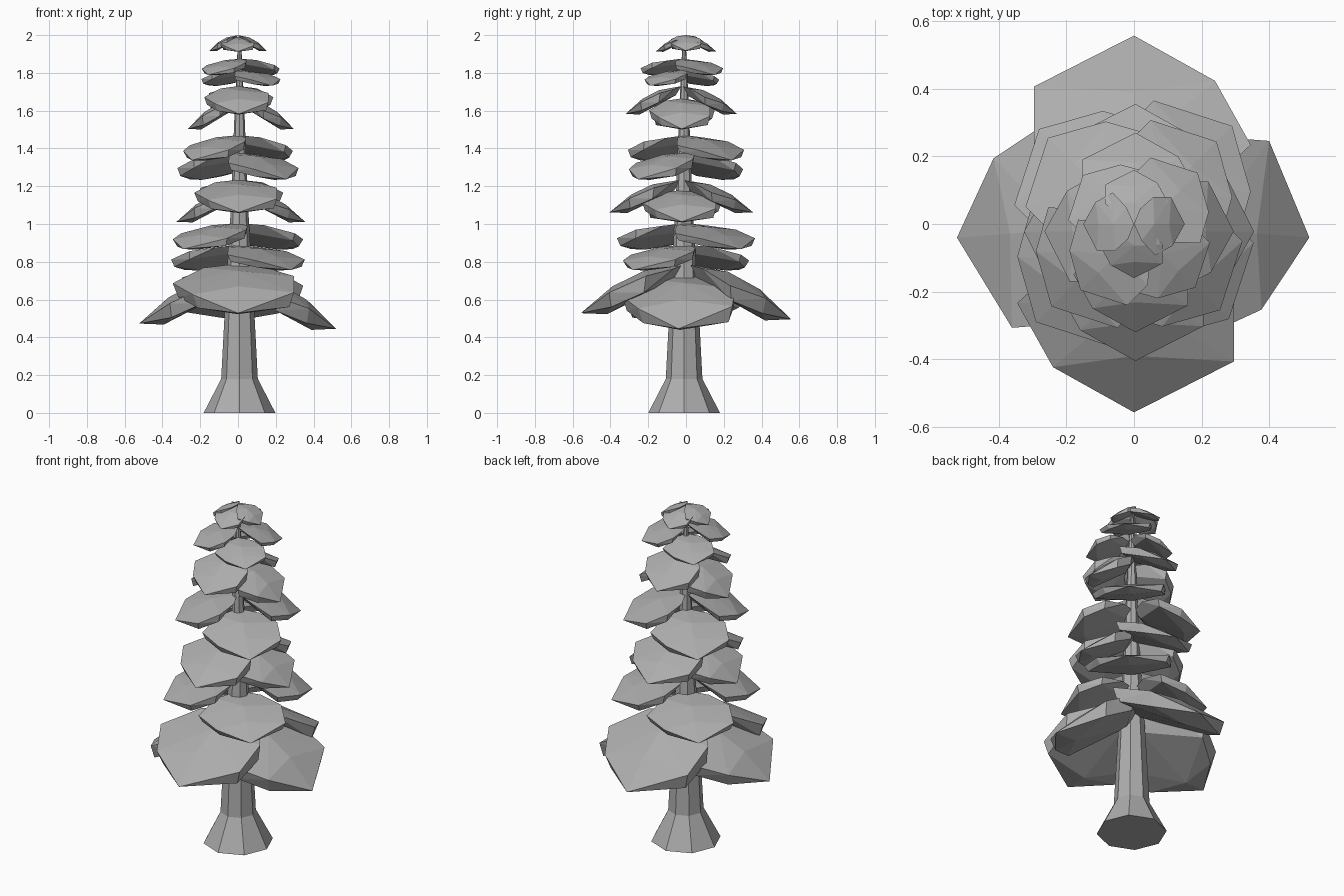
import bpy
import bmesh
import math
from mathutils import Matrix, Vector

old = bpy.data.objects.get("Cube")
if old:
    bpy.data.objects.remove(old, do_unlink=True)

# Single flat colour
grey = bpy.data.materials.new("plain_grey")
grey.use_nodes = True
colour = (0.42, 0.42, 0.42, 1)
grey.diffuse_color = colour
grey.node_tree.nodes["Principled BSDF"].inputs["Base Color"].default_value = colour


def add_object(name, bm):
    bmesh.ops.recalc_face_normals(bm, faces=bm.faces)
    mesh = bpy.data.meshes.new(name)
    bm.to_mesh(mesh)
    bm.free()
    mesh.materials.append(grey)
    obj = bpy.data.objects.new(name, mesh)
    bpy.context.collection.objects.link(obj)
    return obj


# Trunk: flared octagonal column tapering to the tip
def build_trunk(profile, sides=8):
    bm = bmesh.new()
    rings = []
    for radius, z in profile:
        ring = []
        for i in range(sides):
            a = math.tau * i / sides
            ring.append(bm.verts.new((radius * math.cos(a), radius * math.sin(a), z)))
        rings.append(ring)
    for low, high in zip(rings, rings[1:]):
        for i in range(sides):
            j = (i + 1) % sides
            bm.faces.new((low[i], low[j], high[j], high[i]))
    bm.faces.new(rings[0][::-1])
    bm.faces.new(rings[-1])
    return add_object("trunk", bm)


trunk = build_trunk([(0.19, 0), (0.097, 0.18), (0.075, 0.6), (0.045, 1.1),
                     (0.026, 1.6), (0.008, 1.98)])
trunk.location = (0.008, -0.01, 0)

# Foliage pad for a branch of unit length: (outward, sideways, height)
PAD = [
    # spine: root, upper ridge, tip, underside
    (0, 0, 0), (0.4, 0, -0.07), (0.7, 0, -0.22), (1, 0, -0.48),
    (0.75, 0, -0.49), (0.1, 0, -0.16),
    # blunt side with a thick edge
    (0.12, 0.3, -0.05), (0.38, 0.53, -0.12), (0.4, 0.52, -0.28),
    (0.73, 0.53, -0.28), (0.71, 0.49, -0.42),
    # pointed side
    (0.15, -0.33, -0.04), (0.42, -0.62, -0.19), (0.43, -0.57, -0.32),
    (0.76, -0.43, -0.3), (0.73, -0.38, -0.43),
]


def build_pad(name, angle, length, root, droop):
    bm = bmesh.new()
    for u, v, w in PAD:
        bm.verts.new(Vector((u, v, w * droop)) * length)
    hull = bmesh.ops.convex_hull(bm, input=bm.verts)
    bmesh.ops.delete(bm, geom=hull["geom_interior"], context="VERTS")
    place = Matrix.Translation(root) @ Matrix.Rotation(math.radians(angle), 4, "Z")
    bmesh.ops.transform(bm, matrix=place, verts=bm.verts)
    return add_object(name, bm)


# Tiers of pads: angles, length, root position, root height, droop
MID = (0, 0)
OFF = (0.015, -0.022)
BACK = (0.004, -0.025)
ALONG_X, ALONG_Y = (0, 180), (90, 270)
LOW_DIAGONAL, HIGH_DIAGONAL = (-45, 135), (45, 225)
TIERS = [
    ([-4.4], 0.52, MID, 0.73, 1.14), ([184.4], 0.525, MID, 0.73, 1.02),
    ([90], 0.557, MID, 0.79, 1.1), ([270], 0.557, MID, 0.79, 0.98),
    (LOW_DIAGONAL, 0.397, MID, 0.89, 0.7), (HIGH_DIAGONAL, 0.41, MID, 1.005, 0.7),
    (ALONG_X, 0.34, OFF, 1.18, 1.03), (ALONG_Y, 0.38, BACK, 1.235, 0.95),
    (LOW_DIAGONAL, 0.36, MID, 1.38, 0.83), (HIGH_DIAGONAL, 0.345, MID, 1.47, 0.8),
    (ALONG_X, 0.28, OFF, 1.665, 1.2), (ALONG_Y, 0.295, BACK, 1.73, 1.04),
    (LOW_DIAGONAL, 0.235, OFF, 1.815, 0.73), (HIGH_DIAGONAL, 0.245, OFF, 1.875, 0.73),
    (ALONG_X, 0.15, MID, 2.0, 1.15), (ALONG_Y, 0.16, MID, 1.99, 1.0),
]
for level, (angles, length, centre, height, droop) in enumerate(TIERS, 1):
    for number, angle in enumerate(angles, 1):
        build_pad(f"foliage_pad_{level}_{number}", angle, length, (*centre, height), droop)
